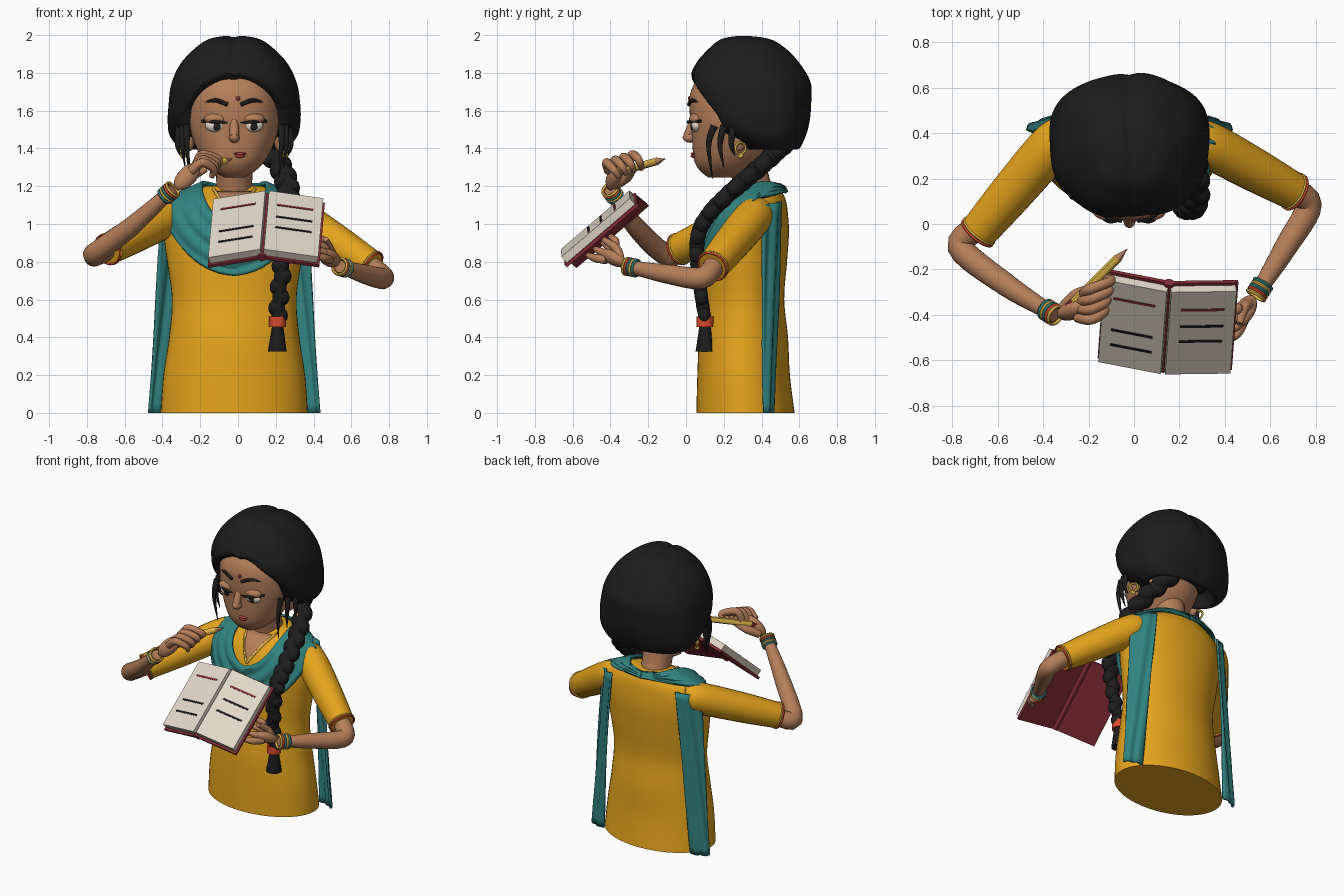
import bpy, bmesh, math
from mathutils import Vector as V, Matrix, Quaternion

old = bpy.data.objects.get("Cube")
if old:
    bpy.data.objects.remove(old)

CX = -0.02  # the body's own centre line


def material(name, r, g, b):
    m = bpy.data.materials.new(name)
    m.use_nodes = True
    m.diffuse_color = (r, g, b, 1)
    bsdf = next(n for n in m.node_tree.nodes if n.type == 'BSDF_PRINCIPLED')
    bsdf.inputs["Base Color"].default_value = (r, g, b, 1)
    return m


MUSTARD = material("mustard cloth", .79, .37, .012)
TEAL = material("teal cloth", .03, .23, .22)
SKIN = material("brown skin", .47, .21, .1)
BLACK = material("black hair", .012, .012, .012)
PAPER = material("cream paper", .75, .69, .58)
MAROON = material("maroon", .24, .025, .035)
RED = material("orange red", .7, .07, .025)
GOLD = material("gold", .72, .45, .06)
PINK = material("lip red", .5, .06, .045)


def finish(name, bm, mat, angle=45):
    bmesh.ops.recalc_face_normals(bm, faces=bm.faces)
    me = bpy.data.meshes.new(name)
    bm.to_mesh(me)
    bm.free()
    me.materials.append(mat)
    me.shade_smooth()
    me.set_sharp_from_angle(angle=math.radians(angle))
    ob = bpy.data.objects.new(name, me)
    bpy.context.collection.objects.link(ob)
    return ob


def loft(name, rings, mat, closed=True):
    bm = bmesh.new()
    rows = [[bm.verts.new(p) for p in r] for r in rings]
    n = len(rows[0])
    for a, b in zip(rows, rows[1:]):
        for i in range(n if closed else n - 1):
            j = (i + 1) % n
            bm.faces.new((a[i], a[j], b[j], b[i]))
    if closed:
        bm.faces.new(rows[0])
        bm.faces.new(rows[-1])
    return finish(name, bm, mat)


def sheet(name, rows, mat, thick):
    ob = loft(name, rows, mat, closed=False)
    mod = ob.modifiers.new("thickness", 'SOLIDIFY')
    mod.thickness, mod.offset = thick, 0
    return ob


def spline(pts, n=6):
    out = []
    p = [V(pts[0])] + [V(q) for q in pts] + [V(pts[-1])]
    for a, b, c, d in zip(p, p[1:], p[2:], p[3:]):
        for i in range(n):
            t = i / n
            out.append(b + (c - a) * t / 2 + (a * 2 - b * 5 + c * 4 - d) * t * t / 2
                       + (b * 3 - a - c * 3 + d) * t ** 3 / 2)
    return out + [p[-1]]


def tube(name, pts, radii, mat, sides=14, n=6):
    """Sweep a circle along a smooth path, with one radius per point."""
    path = spline(pts, n)
    rad = spline([(r, 0) for r in radii], n)
    rings, t0, side = [], None, None
    for i, p in enumerate(path):
        t = (path[min(i + 1, len(path) - 1)] - path[max(i - 1, 0)]).normalized()
        side = t.orthogonal().normalized() if t0 is None else t0.rotation_difference(t) @ side
        t0 = t
        rings.append([p + Quaternion(t, math.tau * k / sides) @ side * max(rad[i][0], .001)
                      for k in range(sides)])
    return loft(name, rings, mat)


def ball(name, pos, size, mat, direction=(0, 0, 1)):
    bm = bmesh.new()
    rot = V((0, 0, 1)).rotation_difference(V(direction))
    bmesh.ops.create_uvsphere(bm, u_segments=20, v_segments=12, radius=1,
                              matrix=Matrix.LocRotScale(V(pos), rot, V(size)))
    return finish(name, bm, mat)


def ring(name, pos, direction, radius, thick, mat):
    rot = V((0, 0, 1)).rotation_difference(V(direction))
    rows = []
    for i in range(25):
        a = math.tau * i / 24
        rows.append([V(pos) + rot @ V(((radius + thick * math.cos(b)) * math.cos(a),
                                       (radius + thick * math.cos(b)) * math.sin(a),
                                       thick * math.sin(b)))
                     for b in [math.tau * k / 8 for k in range(9)]])
    return loft(name, rows, mat, closed=False)


# Body sections: height, half width, centre y, half depth
TORSO = spline([(0, .39, .315, .26), (.2, .375, .305, .245), (.4, .345, .305, .235),
                (.6, .33, .31, .21), (.8, .355, .32, .215), (.95, .375, .33, .215),
                (1.05, .37, .345, .195), (1.12, .32, .365, .165), (1.17, .23, .39, .12),
                (1.2, .15, .4, .095)])
HEAD = spline([(1.245, .05, .19, .07), (1.28, .11, .205, .13), (1.33, .16, .22, .175),
               (1.4, .2, .24, .205), (1.5, .235, .25, .22), (1.58, .245, .26, .24),
               (1.68, .235, .26, .24), (1.76, .2, .27, .215), (1.85, .12, .27, .14)])
HAIR = spline([(1.48, .2, .42, .14), (1.395, .26, .45, .14), (1.46, .335, .415, .215),
               (1.55, .355, .375, .28), (1.65, .35, .352, .31), (1.75, .33, .338, .32),
               (1.85, .28, .328, .275), (1.93, .205, .325, .205), (1.98, .13, .315, .13),
               (2, .02, .3, .02)])


def section(table, z):
    for p, q in zip(table, table[1:]):
        if z <= q[0]:
            return p.lerp(q, min(1, max(0, (z - p[0]) / (q[0] - p[0]))))
    return table[-1]


def depth(table, x, z):
    s = section(table, z)
    return s[2], s[3] * math.sqrt(max(0, 1 - ((x - CX) / s[1]) ** 2))


def front(table, x, z, off=0):
    c, d = depth(table, x, z)
    return V((x, c - d - off, z))


def ovals(table, power=2, sides=48):
    def w(v):
        return math.copysign(abs(v) ** (2 / power), v)
    return [[V((CX + s[1] * w(math.cos(a)), s[2] + s[3] * w(math.sin(a)), s[0]))
             for a in [math.tau * k / sides for k in range(sides)]] for s in table]


# Torso, neck and head
loft("tunic", ovals(TORSO), MUSTARD)
tube("neck", [(CX, .38, 1.1), (CX, .35, 1.22), (CX, .3, 1.4)], [.11, .095, .11], SKIN, 24)
loft("head", ovals(HEAD, 2.2), SKIN)

# Hair: full at the back, cut away around the face, parted in the middle
rings = ovals(HAIR, 2.3, 96)
for r in rings:
    for p in r:
        dx = p.x - CX
        edge = min(1, max(0, (1.805 - 2.6 * dx * dx - p.z) / .05))
        if p.y < .35:
            p.y += edge * max(0, .085 + (1.78 - p.z) * .42 - p.y)
        a = math.atan2(p.y - .34, dx)
        k = 1 + .014 * math.sin(6 * a + p.z * 7) - .03 * math.exp(-(dx / .03) ** 2) * (p.y > .5)
        p.x, p.y = CX + dx * k, .34 + (p.y - .34) * k
        p.z -= .014 * math.exp(-(dx / .025) ** 2) * (p.z > 1.75)
loft("hair", rings, BLACK)

# Face and head details on both sides
ball("nose", (CX, .024, 1.458), (.029, .042, .028), SKIN)
tube("nose_bridge", [(CX, .05, 1.58), (CX, .032, 1.52), (CX, .008, 1.465)], [.014, .024, .024], SKIN)
ball("upper_lip", (.01, .041, 1.372), (.034, .016, .008), PINK)
ball("lower_lip", (.01, .042, 1.359), (.026, .018, .009), PINK)
ball("forehead_dot", front(HEAD, 0, 1.665), (.012, .008, .012), MAROON)
for s, side in ((1, "left"), (-1, "right")):
    def face(dx, z, off=0):
        return front(HEAD, CX + s * dx, z, off)
    eye = face(.098, 1.525)
    ball(side + "_eye", eye + V((0, .01, -.003)), (.056, .03, .036), PAPER)
    ball(side + "_iris", eye + V((.006, -.015, -.008)), (.02, .008, .022), BLACK)
    ball(side + "_eyelid", eye + V((0, .008, .032)), (.062, .038, .03), SKIN)
    lash = [face(.035, 1.535, .01), eye + V((0, -.032, .016)), face(.17, 1.545, .008)]
    tube(side + "_lashes", lash, [.004, .009, .008], BLACK, 8)
    brow = [face(.035, 1.632, .004), face(.1, 1.655, .006), face(.165, 1.64, .004)]
    tube(side + "_eyebrow", brow, [.011, .011, .004], BLACK, 8)
    ball(side + "_ear", (CX + s * .235, .28, 1.45), (.025, .04, .065), SKIN)
    ring(side + "_earring", (CX + s * .27, .29, 1.4), (1, .5, 0), .03, .007, GOLD)
    ball(side + "_earring_drop", (CX + s * .27, .29, 1.36), (.015, .015, .013), GOLD)
    for k in range(3):
        tube(side + "_loose_lock", [(CX + s * (.25 + .02 * k), .15 + .05 * k, 1.52),
                                    (CX + s * (.25 + .025 * k), .12 + .06 * k, 1.42),
                                    (CX + s * (.235 + .025 * k), .14 + .06 * k, 1.24 + .06 * k)],
             [.02, .014, .002], BLACK, 8)

# Braid over the left shoulder, with a tie and a tail
path = spline([(.13, .53, 1.43), (.225, .39, 1.3), (.265, .25, 1.18), (.275, .12, 1.05),
               (.25, .06, .92), (.225, .07, .7), (.21, .1, .5)], 4)
tube("braid_core", path, [.05 - .0007 * i for i in range(len(path))], BLACK, n=1)
for i, (p, q) in enumerate(zip(path, path[1:])):
    t = (q - p).normalized()
    w = V((.016 if i % 2 else -.016, 0, 0))
    r = .061 - .0009 * i
    ball("braid_strand", (p + q) / 2 + w, (r * .85, r * .9, r * 1.1), BLACK, t + w * 18)
tube("braid_tie", [(.21, .1, .51), (.21, .1, .455)], [.045, .045], RED, 16, 1)
tube("braid_tail", [(.21, .1, .46), (.21, .1, .4), (.208, .1, .325)], [.03, .038, .05], BLACK)

# Neck opening with beaded trim
sheet("neck_opening", [[front(TORSO, CX + k / 4 * .1 * t, 1.01 + .16 * t, .005)
                        for k in range(-4, 5)] for t in [.02 + i / 8 for i in range(9)]],
      SKIN, .006)
for s in (1, -1):
    tube("neck_trim", [front(TORSO, CX + s * .1 * t, 1.01 + .16 * t, .008)
                       for t in (0, .25, .5, .75, 1.1)], [.008] * 5, GOLD, 8)

# Scarf looped round the neck: narrow behind, sagging in wide folds in front
rows = []
for i in range(65):
    a = math.tau * i / 64 - math.pi
    f, row = math.cos(a), []
    fore, aft = max(0, f), max(0, -f)
    for k in range(17):
        t = k / 16
        x = CX + math.sin(a) * (.165 + .03 * fore + (.215 - .02 * fore - .14 * aft) * t)
        z = 1.2 - .1 * t * (1 - .7 * aft) - fore ** 1.2 * (.2 + .17 * t)
        c, d = depth(TORSO, x, z)
        off = (.03 + .012 * math.sin(t * 20 + a)) * (1 - .5 * abs(math.sin(a))) * (1 - .4 * aft)
        y = c - math.copysign(d, f) - off * max(-1, min(1, f * 3))
        row.append(V((x, y, z + .02 * abs(math.sin(a)))))
    rows.append(row)
sheet("scarf_loop", rows, TEAL, .018)

# Scarf ends hanging behind the arms, close to the back
for s, side in ((1, "left"), (-1, "right")):
    rows = []
    for i in range(25):
        h = i / 24
        out = V((.375 + .08 * h, .395 + .02 * h, 1.1 * (1 - h)))
        back = V((.25 + .09 * h, .505 - .045 * h, 1.12 * (1 - h)))
        row = []
        for k in range(13):
            t = k / 12
            p = out.lerp(back, t)
            bulge = .015 * math.sin(math.pi * t) + .007 * math.sin(t * 12 + h * 5)
            row.append(V((CX + s * (p.x + bulge * .7), p.y + bulge * .7, p.z)))
        rows.append(row)
    sheet(side + "_scarf_end", rows, TEAL, .014)


def arm(side, shoulder, cuff, elbow, mid, wrist):
    a, c, e, w = V(shoulder), V(cuff), V(elbow), V(wrist)
    tube(side + "_sleeve", [a.lerp(c, -.2), a, a.lerp(c, .5), c], [.055, .098, .097, .083], MUSTARD, 20)
    tube(side + "_forearm", [a.lerp(c, .9), e, mid, w], [.055, .058, .051, .033], SKIN, 18)
    for k, mat in enumerate((RED, GOLD)):
        ring(side + "_cuff_trim", c + (a - c).normalized() * .012 * k, c - a, .083, .006, mat)
    d = (w - V(mid)).normalized()
    for k, mat in enumerate((GOLD, RED, TEAL, GOLD, TEAL)):
        ring(side + "_bangle", w - d * (.015 * k - .005), d, .043, .0078, mat)


arm("left", (.31, .36, 1.04), (.71, .14, .775), (.77, .085, .715), (.67, -.1, .735), (.54, -.31, .775))
arm("right", (-.35, .36, 1.05), (-.69, -.04, .865), (-.765, -.1, .835), (-.56, -.27, .99), (-.35, -.4, 1.18))

# Right hand holding the pencil
ball("right_palm", (-.27, -.38, 1.25), (.05, .04, .09), SKIN, (.12, .05, .13))
for k in range(4):
    tube("right_finger", [(-.25 + .01 * k, -.41 + .035 * k, 1.28 + .01 * k),
                          (-.19, -.42 + .045 * k, 1.325 + .014 * k),
                          (-.13 + .01 * k, -.385 + .045 * k, 1.29 + .016 * k),
                          (-.14, -.355 + .04 * k, 1.25 + .014 * k)], [.024, .024, .021, .014], SKIN, 12)
tube("right_thumb", [(-.31, -.37, 1.21), (-.25, -.31, 1.25), (-.17, -.28, 1.29)], [.028, .026, .016], SKIN)
end, tip = V((-.29, -.37, 1.27)), V((-.03, -.11, 1.345))
for part, t0, t1, r0, r1, mat in (("end", 0, .1, .02, .02, MAROON), ("shaft", .1, .84, .02, .02, GOLD),
                                  ("point", .84, .97, .02, .004, SKIN), ("lead", .97, 1, .004, .001, BLACK)):
    tube("pencil_" + part, [end.lerp(tip, t0), end.lerp(tip, t1)], [r0, r1], mat, 8, 1)

# Left hand under the book
ball("left_palm", (.485, -.385, .82), (.048, .036, .085), SKIN, (-.07, -.12, .06))
for k in range(4):
    tube("left_finger", [(.485 - .01 * k, -.42 + .015 * k, .81 + .02 * k),
                         (.455, -.48 + .035 * k, .82 + .03 * k),
                         (.405, -.52 + .04 * k, .835 + .033 * k)], [.024, .022, .014], SKIN, 12)
tube("left_thumb", [(.51, -.35, .81), (.485, -.37, .87), (.465, -.44, .92)], [.026, .024, .014], SKIN)

# Open book: two halves on sloping frames
base, up = V((.127, -.663, .868)), V((.027, .362, .31))


def slab(name, u, n, us, vs, ns, mat):
    bm = bmesh.new()
    bmesh.ops.create_cube(bm, size=1)
    for p in bm.verts:
        i, j, k = (int(c > 0) for c in p.co)
        p.co = base + u * us[i] + up * vs[j] + n * ns[k]
    finish(name, bm, mat, 20)


for side, u, lines in (("right", V((-.285, .055, -.045)), (.8, .42, .24)),
                       ("left", V((.298, .004, -.042)), (.78, .58, .4))):
    n = u.cross(up).normalized()
    n = n if n.z > 0 else -n
    slab(side + "_cover", u, n, (.02, 1.04), (-.03, 1.03), (-.06, -.042), MAROON)
    slab(side + "_pages", u, n, (.035, 1), (0, 1), (-.042, 0), PAPER)
    for v, mat in zip(lines, (MAROON, BLACK, BLACK)):
        slab(side + "_page_line", u, n, (.2, .84), (v - .013, v + .013), (0, .003), mat)
down = V((0, .033, -.039))
tube("book_spine", [base - up * .03 + down, base + up * 1.03 + down], [.023, .023], MAROON, 12, 1)
